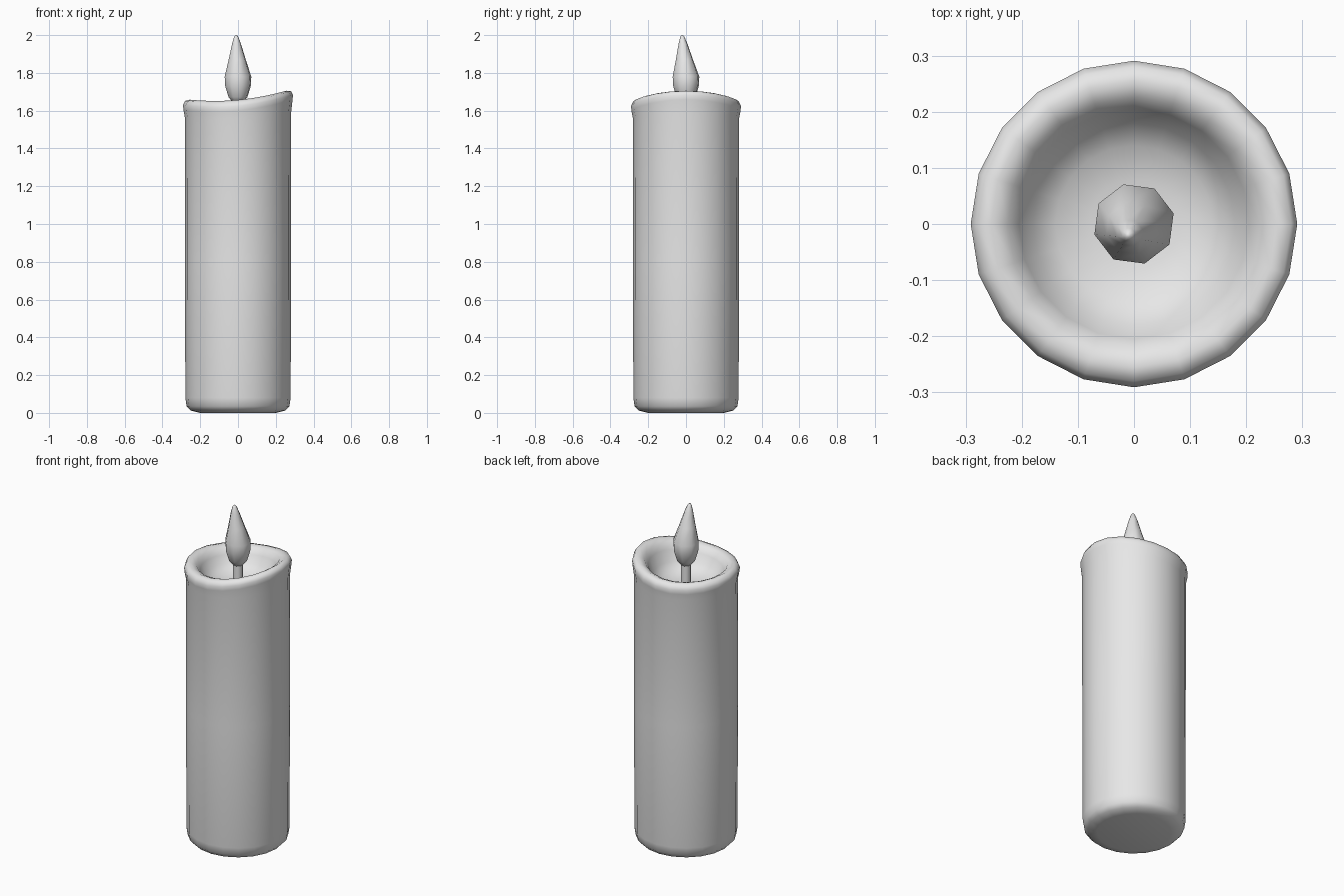
import bpy, math

old = bpy.data.objects.get("Cube")
if old:
    bpy.data.objects.remove(old, do_unlink=True)

grey = bpy.data.materials.new("plain_grey")
grey.use_nodes = True
colour = (0.8, 0.8, 0.8, 1)
grey.diffuse_color = colour
grey.node_tree.nodes["Principled BSDF"].inputs["Base Color"].default_value = colour


def lathe(name, rings, sides, smooth_angle, shape=None, turn=0.0):
    """Spin (radius, height) rings about z, cap both ends, optionally reshape points."""
    verts, faces = [], []
    for i, (r, z) in enumerate(rings):
        for s in range(sides):
            a = 2 * math.pi * s / sides + turn
            p = (r * math.cos(a), r * math.sin(a), z)
            verts.append(shape(p, i) if shape else p)
    for i in range(len(rings) - 1):
        for s in range(sides):
            n = (s + 1) % sides
            a, b = i * sides, (i + 1) * sides
            faces.append((a + s, a + n, b + n, b + s))
    faces.append(tuple(reversed(range(sides))))
    last = (len(rings) - 1) * sides
    faces.append(tuple(range(last, last + sides)))
    mesh = bpy.data.meshes.new(name)
    mesh.from_pydata(verts, [], faces)
    mesh.materials.append(grey)
    obj = bpy.data.objects.new(name, mesh)
    bpy.context.collection.objects.link(obj)
    bpy.ops.object.select_all(action='DESELECT')
    obj.select_set(True)
    bpy.context.view_layer.objects.active = obj
    bpy.ops.object.shade_smooth_by_angle(angle=math.radians(smooth_angle))
    return obj


# Wax body: rounded base, straight wall, swollen rim and hollow bowl
wax_rings = [
    (0.20, 0.0), (0.25, 0.012), (0.272, 0.035), (0.279, 0.08),
    (0.28, 0.8), (0.281, 1.56), (0.289, 1.60), (0.291, 1.625),
    (0.28, 1.648), (0.255, 1.657), (0.225, 1.645), (0.205, 1.615),
    (0.18, 1.57), (0.14, 1.54), (0.08, 1.525), (0.02, 1.52),
]


def melted_rim(p, ring):
    x, y, z = p
    if 5 <= ring <= 12:
        t = x / 0.28
        weight = 0.5 if ring in (5, 12) else 1.0
        z += weight * (0.026 * t + 0.03 * t * t)
    return (x, y, z)


lathe("wax_body", wax_rings, 20, 60, melted_rim)

# Wick standing in the bowl
lathe("wick", [(0.027, 1.5), (0.027, 1.67)], 8, 50)

# Flame: teardrop with a slight lean and twist
flame_rings = [
    (0.025, 1.64), (0.052, 1.672), (0.07, 1.73), (0.073, 1.78),
    (0.047, 1.87), (0.024, 1.955), (0.012, 1.99), (0.004, 2.0),
]


def leaning(p, ring):
    x, y, z = p
    lift = max(0, z - 1.78) / 0.22
    return (x - 0.01 * lift, y - 0.02 * lift, z)


lathe("flame", flame_rings, 8, 60, leaning, math.radians(15))
